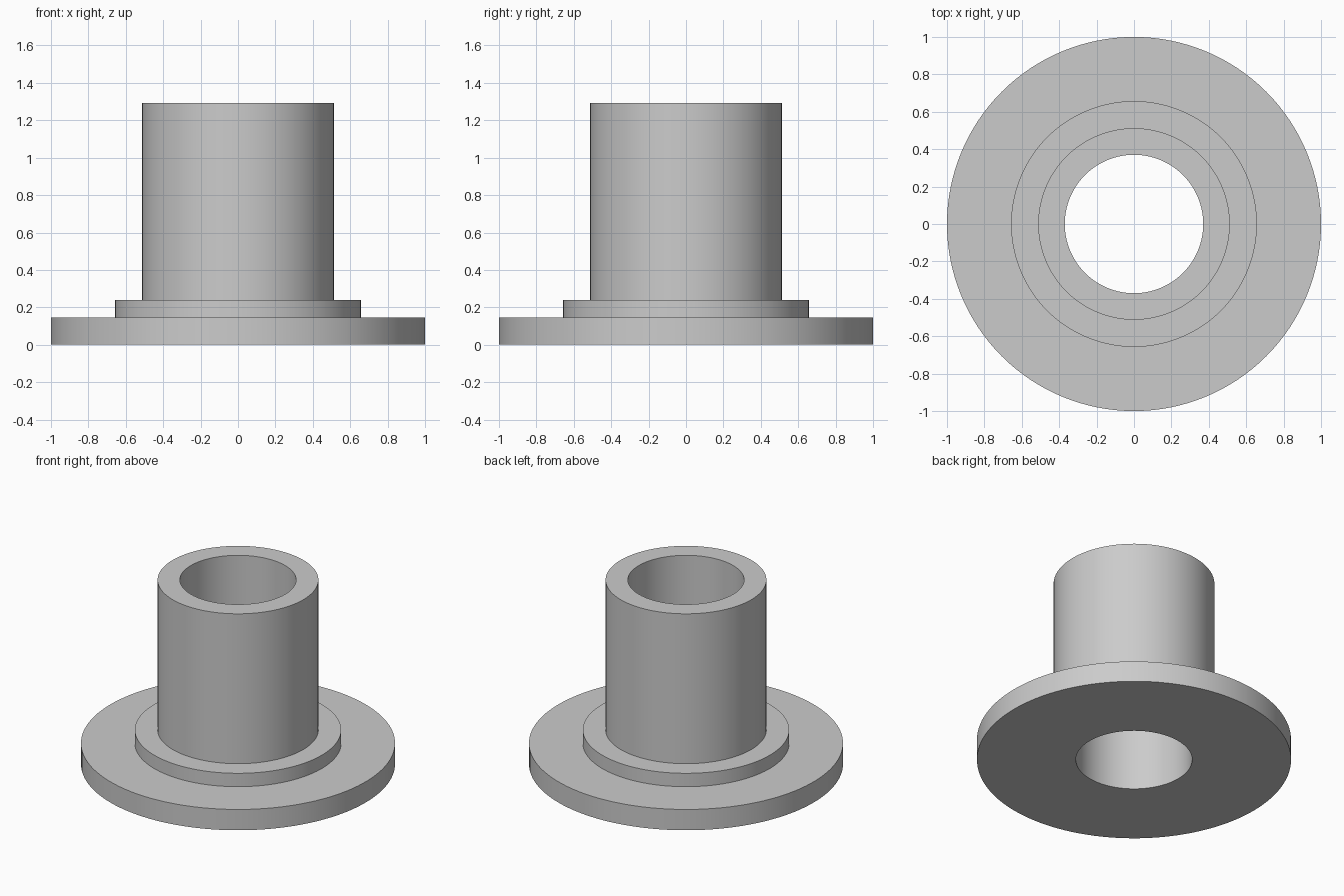
import bpy, bmesh, math
from mathutils import Matrix

cube = bpy.data.objects.get("Cube")
if cube:
    bpy.data.objects.remove(cube, do_unlink=True)

SEGMENTS = 128

# Plain grey finish
grey = bpy.data.materials.new("plain_grey")
grey.use_nodes = True
colour = (0.6, 0.6, 0.6, 1)
grey.diffuse_color = colour
grey.node_tree.nodes["Principled BSDF"].inputs["Base Color"].default_value = colour

# Closed cross-section (radius, height): flange, step, tube wall, bore
profile = [(0.37, 0), (1, 0), (1, 0.146), (0.657, 0.146),
           (0.657, 0.24), (0.512, 0.24), (0.512, 1.293), (0.37, 1.293)]


def lathe(name, section, material):
    """Revolve a closed cross-section around z."""
    bm = bmesh.new()
    rings = []
    for i in range(SEGMENTS):
        turn = Matrix.Rotation(math.tau * i / SEGMENTS, 3, "Z")
        rings.append([bm.verts.new((r, 0, z)) for r, z in section])
        bmesh.ops.rotate(bm, verts=rings[-1], matrix=turn)
    for i, ring in enumerate(rings):
        after = rings[(i + 1) % SEGMENTS]
        for j in range(len(section)):
            k = (j + 1) % len(section)
            bm.faces.new((ring[j], after[j], after[k], ring[k]))
    bmesh.ops.recalc_face_normals(bm, faces=bm.faces)
    mesh = bpy.data.meshes.new(name)
    bm.to_mesh(mesh)
    bm.free()
    mesh.materials.append(material)
    obj = bpy.data.objects.new(name, mesh)
    bpy.context.collection.objects.link(obj)
    return obj


bushing = lathe("flanged_bushing", profile, grey)

# Smooth round walls, sharp rims
bpy.ops.object.select_all(action="DESELECT")
bushing.select_set(True)
bpy.context.view_layer.objects.active = bushing
bpy.ops.object.shade_smooth_by_angle(angle=math.radians(30))
